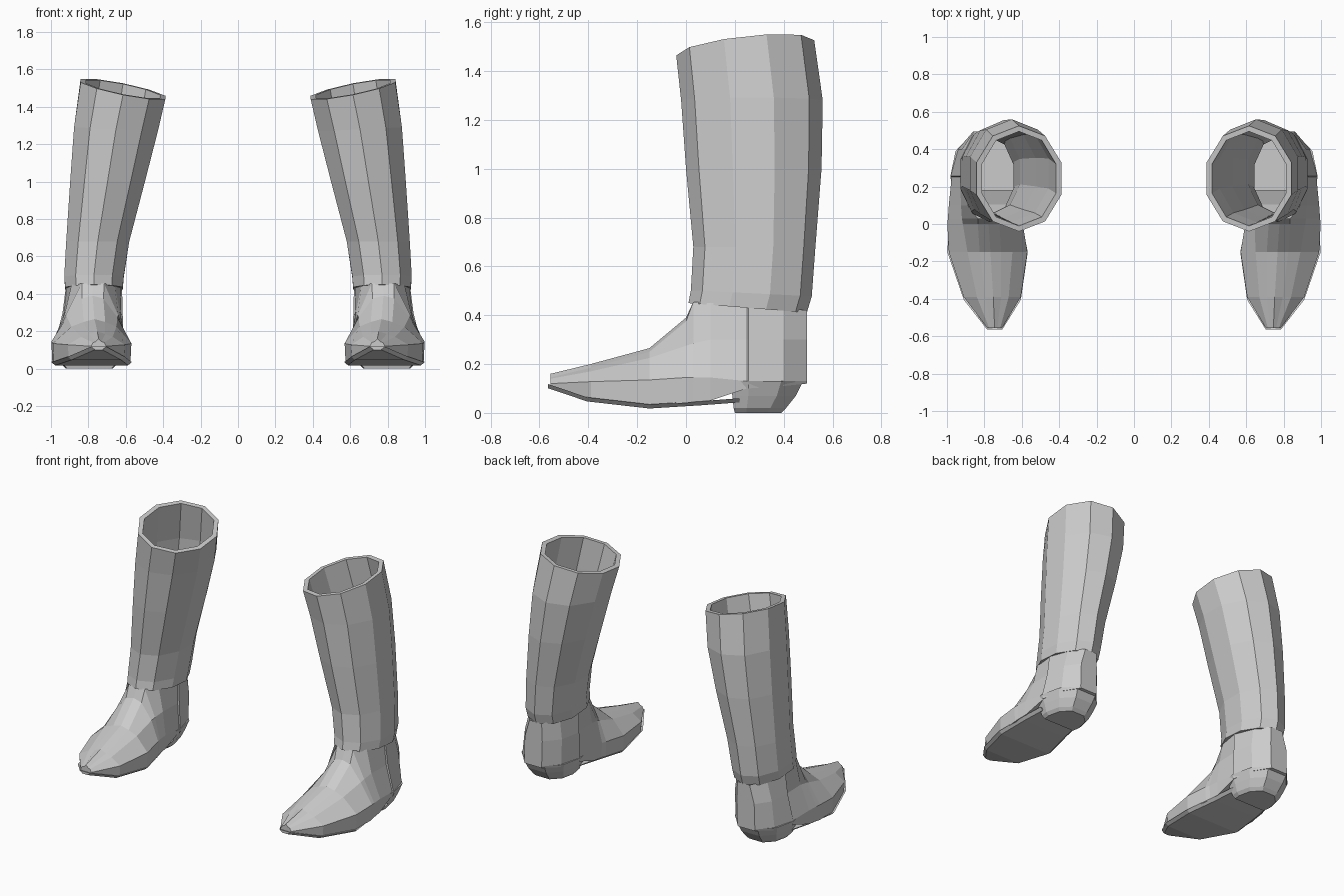
import bpy
import bmesh
from math import sin, cos, tau

# Remove the default cube only
default_cube = bpy.data.objects.get("Cube")
if default_cube:
    bpy.data.objects.remove(default_cube, do_unlink=True)

# Single plain leather colour
leather = bpy.data.materials.new("grey_leather")
leather.use_nodes = True
grey = (0.6, 0.6, 0.6, 1.0)
leather.diffuse_color = grey
leather.node_tree.nodes["Principled BSDF"].inputs["Base Color"].default_value = grey


def loft(name, rings, cap_start=True, cap_end=True, skip=lambda row, column: False):
    """Skin closed rings of equal length, then mirror the part to the other boot."""
    bm = bmesh.new()
    rows = [[bm.verts.new(point) for point in ring] for ring in rings]
    count = len(rows[0])
    for row in range(len(rows) - 1):
        for column in range(count):
            if skip(row, column):
                continue
            following = (column + 1) % count
            bm.faces.new((rows[row][column], rows[row][following],
                          rows[row + 1][following], rows[row + 1][column]))
    if cap_start:
        bm.faces.new(rows[0])
    if cap_end:
        bm.faces.new(rows[-1])
    bmesh.ops.recalc_face_normals(bm, faces=bm.faces)
    mesh = bpy.data.meshes.new(name)
    bm.to_mesh(mesh)
    bm.free()
    mesh.materials.append(leather)
    part = bpy.data.objects.new(name, mesh)
    bpy.context.scene.collection.objects.link(part)
    mirror = part.modifiers.new("other_boot", 'MIRROR')
    mirror.use_axis[0] = True
    mirror.use_mirror_merge = False
    return part


# Leg shaft: ten-sided tube with a thick, sloping rim
SIDES = 10


def shaft_ring(level, inset=0.0):
    z, x_in, x_out, front, back, slope_x, slope_y = level
    cx, cy = (x_in + x_out) / 2, (front + back) / 2
    rx = (x_out - x_in) / 2 / cos(tau / SIDES / 4) - inset
    ry = (back - front) / 2 - inset
    ring = []
    for i in range(SIDES):
        dx, dy = rx * sin(tau * i / SIDES), -ry * cos(tau * i / SIDES)
        ring.append((cx + dx, cy + dy, z + slope_x * dx + slope_y * dy))
    return ring


# z, inner x, outer x, front y, back y, slope along x, slope along y
shaft_levels = [
    (0.43, 0.61, 0.93, 0.01, 0.495, 0, -0.08),
    (0.49, 0.605, 0.935, 0.02, 0.515, 0, -0.05),
    (0.68, 0.575, 0.925, 0.03, 0.53, 0, 0),
    (1.0, 0.49, 0.905, 0.0, 0.555, 0, 0),
    (1.28, 0.42, 0.885, -0.02, 0.56, 0.05, 0),
    (1.495, 0.38, 0.85, -0.04, 0.525, 0.2, 0.11),
]
outside = [shaft_ring(level) for level in shaft_levels]
inside = [shaft_ring(level, 0.03) for level in reversed(shaft_levels)]
loft("boot_shaft", outside + inside + outside[:1], False, False)


# Foot upper: cross-sections from toe to heel, open at the ankle
def foot_section(y, low_z, seam, side, top):
    left, right, z = seam
    side_left, side_right, side_z = side
    top_left, top_right, top_z = top
    # an extra ridge point runs along the instep
    crest = top_z + (0.015 if y < 0.02 else 0)
    return [(left + 0.005, y, low_z), (left, y, z), (side_left, y, side_z),
            (top_left, y, top_z), ((top_left + top_right) / 2, y, crest),
            (top_right, y, top_z), (side_right, y, side_z),
            (right, y, z), (right - 0.005, y, low_z)]


# y, low edge z, then inner x / outer x / z for seam, side crease and top
foot_sections = [
    (-0.555, 0.11, (0.705, 0.785, 0.12), (0.715, 0.775, 0.14), (0.73, 0.76, 0.145)),
    (-0.39, 0.06, (0.605, 0.91, 0.128), (0.67, 0.84, 0.17), (0.71, 0.795, 0.185)),
    (-0.15, 0.035, (0.57, 0.99, 0.135), (0.65, 0.89, 0.225), (0.71, 0.825, 0.25)),
    (0.0, 0.04, (0.595, 0.998, 0.145), (0.645, 0.915, 0.275), (0.72, 0.835, 0.375)),
    (0.03, 0.045, (0.605, 0.995, 0.145), (0.64, 0.92, 0.285), (0.715, 0.835, 0.455)),
    (0.1, 0.05, (0.61, 0.99, 0.145), (0.63, 0.925, 0.3), (0.66, 0.89, 0.45)),
    (0.25, 0.1, (0.615, 0.975, 0.13), (0.625, 0.93, 0.3), (0.625, 0.915, 0.44)),
    (0.256, 0.1, (0.61, 0.98, 0.13), (0.617, 0.938, 0.3), (0.62, 0.92, 0.44)),
    (0.4, 0.11, (0.65, 0.94, 0.13), (0.645, 0.92, 0.3), (0.66, 0.885, 0.43)),
    (0.495, 0.12, (0.73, 0.86, 0.13), (0.725, 0.855, 0.3), (0.73, 0.82, 0.42)),
]
loft("foot_upper", [foot_section(*section) for section in foot_sections],
     skip=lambda row, column: row >= 4 and column in (3, 4))


# Sole: thin slab curving up to the toe
def sole_section(y, left, right, z):
    return [(left, y, z), (right, y, z),
            (right - 0.02, y, z - 0.017), (left + 0.02, y, z - 0.017)]


sole_sections = [(-0.565, 0.705, 0.785, 0.118), (-0.405, 0.605, 0.91, 0.064),
                 (-0.15, 0.568, 0.998, 0.035), (0.06, 0.61, 0.985, 0.048),
                 (0.22, 0.635, 0.965, 0.06)]
loft("sole", [sole_section(*section) for section in sole_sections])


# Heel block: tapered stack with a straight front and rounded back
def heel_ring(z, half_width, front, back):
    middle = 0.795
    span = back - front
    right_side = [(half_width * 0.94, front), (half_width, front + span * 0.25),
                  (half_width * 0.85, front + span * 0.7), (half_width * 0.4, back)]
    outline = right_side + [(-x, y) for x, y in reversed(right_side)]
    return [(middle + x, y, z) for x, y in outline]


loft("heel_block", [heel_ring(0.0, 0.125, 0.2, 0.39), heel_ring(0.02, 0.145, 0.195, 0.41),
                    heel_ring(0.07, 0.165, 0.19, 0.45), heel_ring(0.13, 0.187, 0.18, 0.48)])
